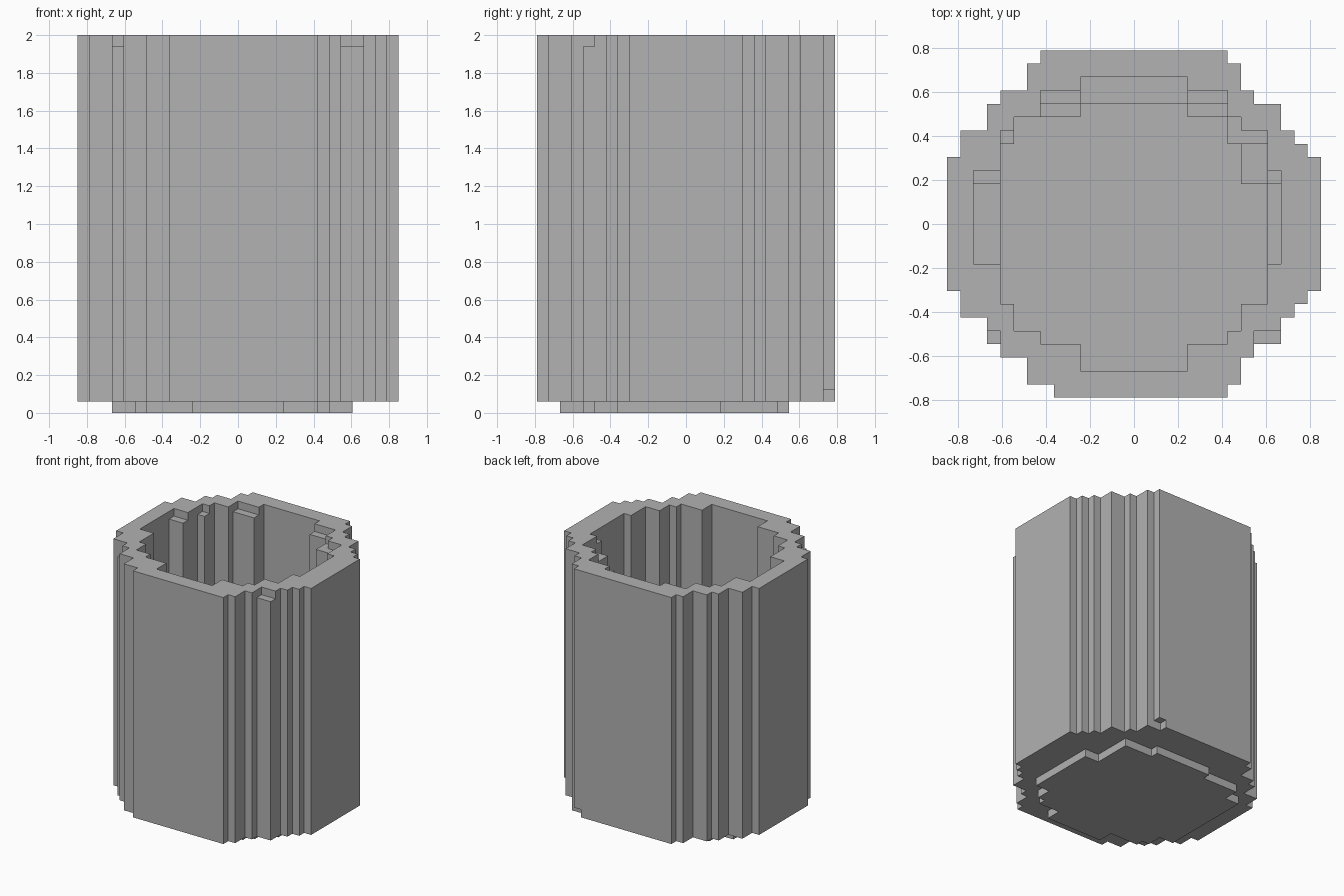
import bpy
import bmesh

UNIT = 2 / 33  # block size

cube = bpy.data.objects.get("Cube")
if cube:
    bpy.data.objects.remove(cube)

grey = bpy.data.materials.new("plain_grey")
grey.use_nodes = True
grey.diffuse_color = (0.445, 0.445, 0.445, 1)
grey.node_tree.nodes["Principled BSDF"].inputs["Base Color"].default_value = grey.diffuse_color


def area(*rects):
    """Set of grid cells covered by rectangles (x0, y0, x1, y1)."""
    return {(x, y) for x0, y0, x1, y1 in rects
            for x in range(x0, x1) for y in range(y0, y1)}


def build(name, layers):
    """Stack layers (z0, z1, cells) into one outer skin."""
    bm = bmesh.new()

    def quad(*points):
        bm.faces.new([bm.verts.new([c * UNIT for c in p]) for p in points])

    for i, (z0, z1, cells) in enumerate(layers):
        below = layers[i - 1][2] if i else set()
        above = layers[i + 1][2] if i + 1 < len(layers) else set()
        for x, y in cells:
            ring = [(x, y), (x + 1, y), (x + 1, y + 1), (x, y + 1)]
            sides = [(x, y - 1), (x + 1, y), (x, y + 1), (x - 1, y)]
            for k, neighbour in enumerate(sides):
                if neighbour not in cells:
                    a, b = ring[k], ring[(k + 1) % 4]
                    quad((*a, z0), (*b, z0), (*b, z1), (*a, z1))
            if (x, y) not in above:
                quad(*[(*p, z1) for p in ring])
            if (x, y) not in below:
                quad(*[(*p, z0) for p in reversed(ring)])
    bmesh.ops.remove_doubles(bm, verts=bm.verts, dist=UNIT / 100)
    bmesh.ops.dissolve_limit(bm, angle_limit=0.01, verts=bm.verts, edges=bm.edges)
    mesh = bpy.data.meshes.new(name)
    bm.to_mesh(mesh)
    bm.free()
    mesh.materials.append(grey)
    obj = bpy.data.objects.new(name, mesh)
    bpy.context.collection.objects.link(obj)


# Stepped round outline of the vessel
outline = area((-14, -5, 14, 5), (-13, -6, 13, 6), (-13, -7, 12, 7),
               (-11, -9, 11, 9), (-10, -10, 9, 10), (-8, -12, 8, 12),
               (-6, -13, 7, 13), (-7, 12, 7, 13))

# Hollow inside, with niches on both sides
cavity = area((-10, -6, 10, 6), (-9, -8, 8, 6), (-9, 6, 7, 8),
              (-7, -9, 7, 9), (-4, -11, 4, 11),
              (-12, -3, -10, 3), (10, -3, 11, 3))

# Ledges and outer notches cut into the rim
rim_cut = area((-7, 9, 7, 10), (7, 6, 8, 8), (8, 6, 10, 7), (-10, 6, -9, 7),
               (-12, 3, -10, 4), (10, 3, 11, 4),
               (-11, -9, -10, -8), (9, -9, 11, -8))

# Sunken floor and the small notch at the foot
floor_hole = area((-10, -6, 10, 3), (-10, 3, 8, 6), (-9, -8, 8, 6), (-9, 6, 7, 8),
                  (-7, -9, 7, -8), (-4, -11, 4, 9))
foot_notch = area((6, 12, 7, 13))

# Vessel wall
build("vessel_wall", [
    (1, 2, outline - floor_hole - foot_notch),
    (2, 32, outline - cavity),
    (32, 33, outline - cavity - rim_cut),
])

# Base plate under the vessel
plate = area((-11, -6, 10, 3), (-11, 3, 8, 6), (-9, -8, 8, 8),
             (-8, -9, 7, -8), (-4, -11, 4, 9))
build("base_plate", [(0, 1, plate)])
